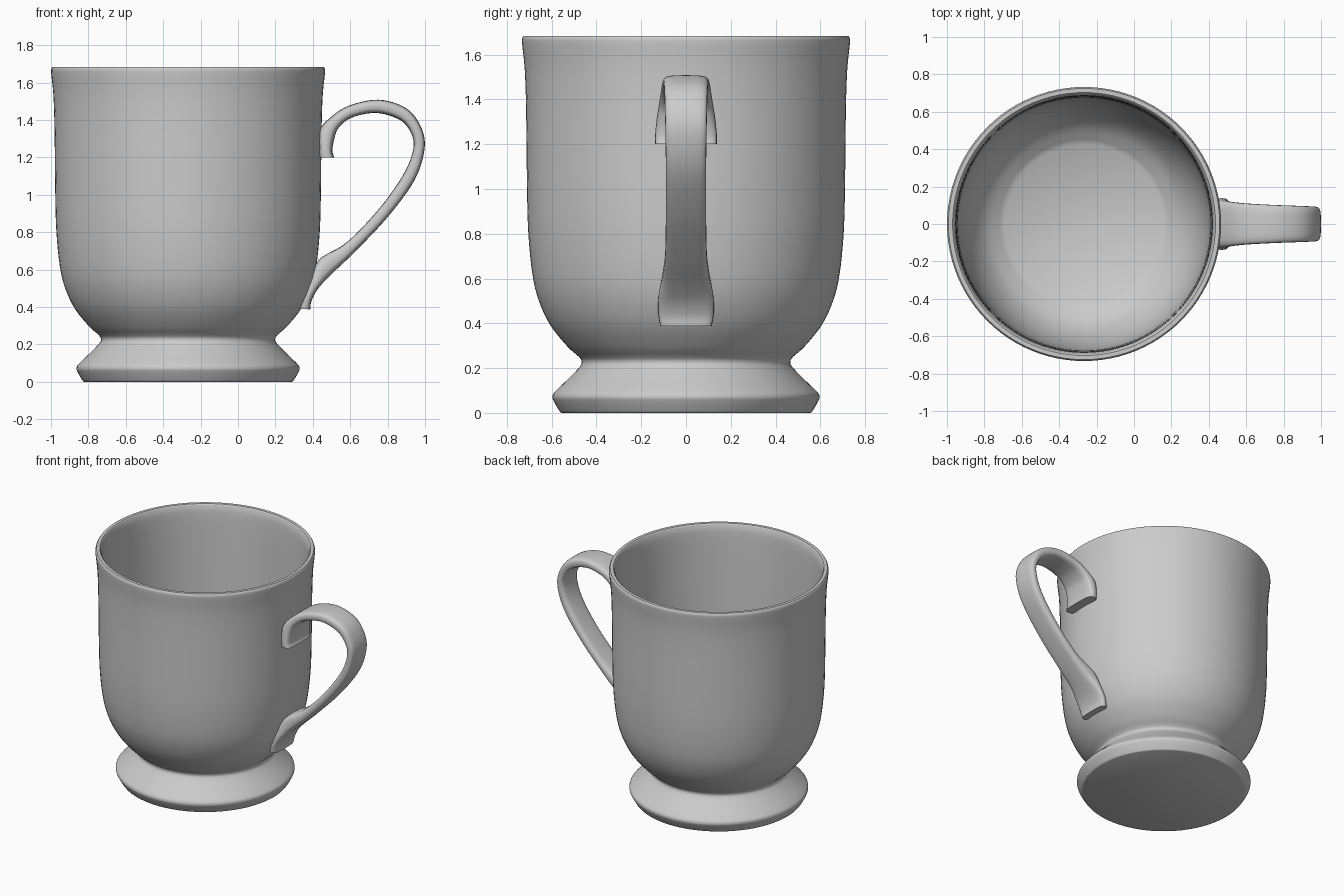
import bpy, bmesh, math
from mathutils import Vector

if "Cube" in bpy.data.objects:
    bpy.data.objects.remove(bpy.data.objects["Cube"])

CX = -0.267  # axis of the cup


def smooth_path(pts, steps):
    """Catmull-Rom through points of any dimension."""
    p = [Vector(q) for q in pts]
    p = [2 * p[0] - p[1]] + p + [2 * p[-1] - p[-2]]
    out = []
    for i in range(1, len(p) - 2):
        a, b, c, d = p[i - 1:i + 3]
        for s in range(steps):
            t = s / steps
            out.append(0.5 * (2 * b + (c - a) * t + (2 * a - 5 * b + 4 * c - d) * t * t
                              + (3 * b - a - 3 * c + d) * t ** 3))
    return out + [p[-2]]


def loft(name, rings, angle):
    """Skin closed rings and cap both ends."""
    bm = bmesh.new()
    vr = [[bm.verts.new(v) for v in r] for r in rings]
    n = len(vr[0])
    for a, b in zip(vr, vr[1:]):
        for i in range(n):
            j = (i + 1) % n
            bm.faces.new((a[i], a[j], b[j], b[i]))
    bm.faces.new(vr[0])
    bm.faces.new(vr[-1])
    bmesh.ops.recalc_face_normals(bm, faces=bm.faces[:])
    me = bpy.data.meshes.new(name)
    bm.to_mesh(me)
    bm.free()
    ob = bpy.data.objects.new(name, me)
    bpy.context.collection.objects.link(ob)
    bpy.ops.object.select_all(action='DESELECT')
    ob.select_set(True)
    bpy.context.view_layer.objects.active = ob
    bpy.ops.object.shade_smooth_by_angle(angle=math.radians(angle))
    return ob


# Cup: foot, waist and bowl outside, then rim, inner wall and floor
foot = [(0.555, 0.0), (0.565, 0.008), (0.592, 0.055), (0.596, 0.075), (0.585, 0.095),
        (0.53, 0.148), (0.475, 0.205), (0.466, 0.23), (0.48, 0.252), (0.53, 0.297),
        (0.605, 0.39), (0.657, 0.5), (0.686, 0.62), (0.704, 0.8), (0.71, 1.0),
        (0.714, 1.35), (0.72, 1.53), (0.731, 1.64), (0.732, 1.67), (0.725, 1.684)]
inside = [(0.703, 1.684), (0.695, 1.67), (0.685, 1.6), (0.678, 1.3), (0.668, 0.8),
          (0.645, 0.61), (0.60, 0.47), (0.53, 0.36), (0.425, 0.28)]
profile = smooth_path(foot, 4) + smooth_path(inside, 4)
SEG = 96
loft("cup", [[(CX + r * math.cos(2 * math.pi * i / SEG), r * math.sin(2 * math.pi * i / SEG), z)
              for i in range(SEG)] for r, z in profile], 40)

# Handle: outer edge x,z / inner edge x,z; half width in y
sections = [
    ((0.432, 1.20, 0.515, 1.20), 0.138),
    ((0.432, 1.25, 0.505, 1.235), 0.138),
    ((0.434, 1.34, 0.515, 1.30), 0.130),
    ((0.485, 1.405, 0.54, 1.36), 0.120),
    ((0.59, 1.475, 0.61, 1.413), 0.110),
    ((0.75, 1.508, 0.74, 1.437), 0.102),
    ((0.895, 1.465, 0.865, 1.40), 0.097),
    ((0.975, 1.37, 0.925, 1.33), 0.094),
    ((0.998, 1.25, 0.937, 1.245), 0.092),
    ((0.945, 1.08, 0.885, 1.11), 0.090),
    ((0.80, 0.88, 0.75, 0.92), 0.090),
    ((0.62, 0.69, 0.58, 0.745), 0.093),
    ((0.50, 0.575, 0.435, 0.655), 0.105),
    ((0.43, 0.50, 0.385, 0.545), 0.122),
    ((0.394, 0.435, 0.345, 0.46), 0.124),
    ((0.386, 0.387, 0.325, 0.39), 0.115),
]
rings = []
for xo, zo, xi, zi, w in smooth_path([e + (w,) for e, w in sections], 6):
    ring = []
    for k in range(24):
        a = 2 * math.pi * k / 24
        c, s = math.cos(a), math.sin(a)
        u = math.copysign(abs(c) ** 0.6, c)   # across the thickness
        v = math.copysign(abs(s) ** 0.5, s)   # across the width
        t = (1 + u) / 2
        ring.append((xi + (xo - xi) * t, w * v, zi + (zo - zi) * t))
    rings.append(ring)
loft("handle", rings, 50)
